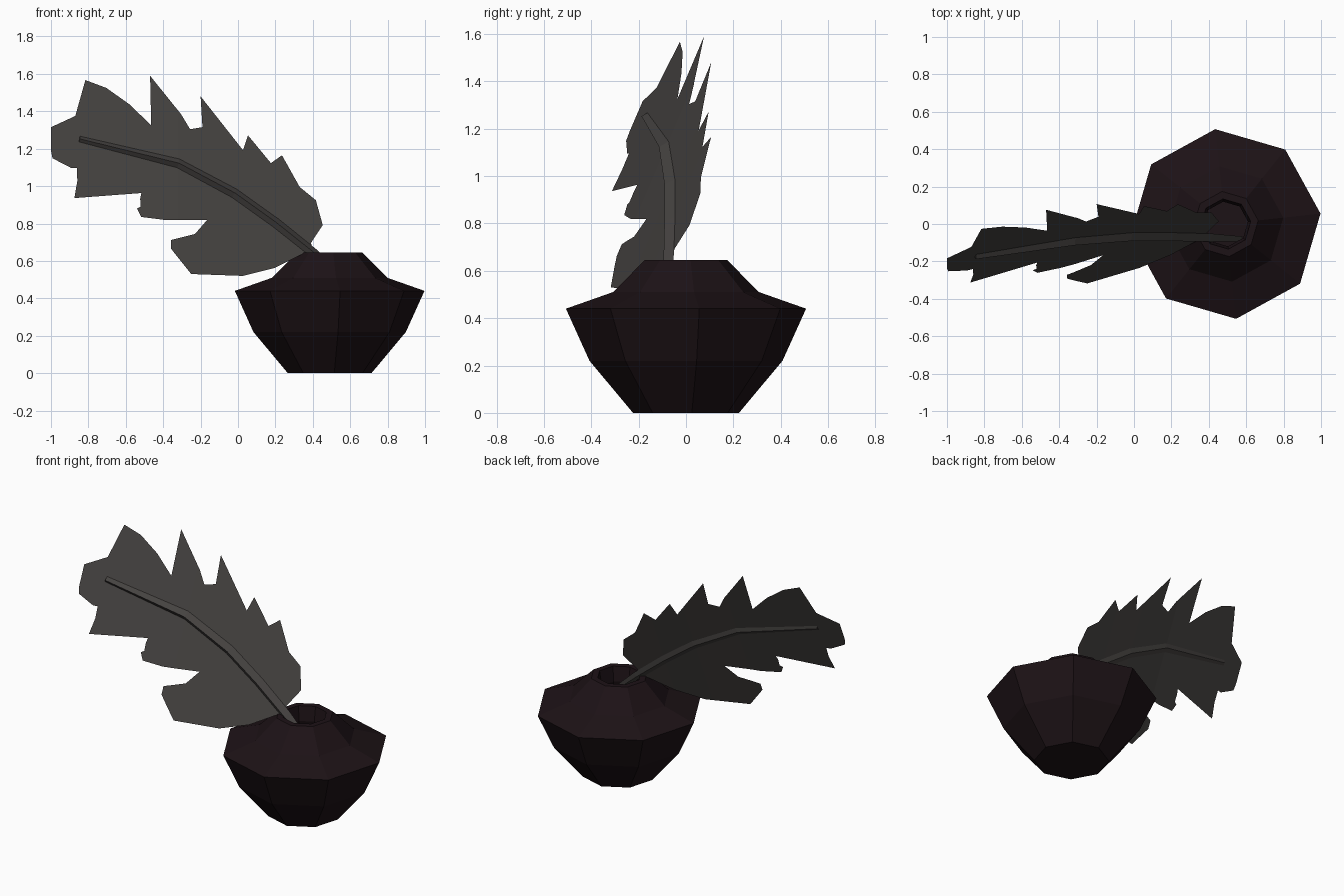
import bpy, bmesh
from math import cos, sin, pi, radians
from mathutils import Vector

if "Cube" in bpy.data.objects:
    bpy.data.objects.remove(bpy.data.objects["Cube"])


def material(name, rgb):
    m = bpy.data.materials.new(name)
    m.diffuse_color = (*rgb, 1)
    m.use_nodes = True
    m.node_tree.nodes["Principled BSDF"].inputs["Base Color"].default_value = m.diffuse_color
    return m


def finish(bm, name, mat, closed=True):
    if closed:
        bmesh.ops.recalc_face_normals(bm, faces=bm.faces)
    me = bpy.data.meshes.new(name)
    bm.to_mesh(me)
    bm.free()
    me.materials.append(mat)
    ob = bpy.data.objects.new(name, me)
    bpy.context.collection.objects.link(ob)
    return ob


def loft(bm, rings):
    """Bridge equal-sized rings of points and cap both ends."""
    vs = [[bm.verts.new(p) for p in r] for r in rings]
    n = len(vs[0])
    for a, b in zip(vs, vs[1:]):
        for i in range(n):
            bm.faces.new((a[i], a[(i + 1) % n], b[(i + 1) % n], b[i]))
    bm.faces.new(vs[0][::-1])
    bm.faces.new(vs[-1])


pot_mat = material("dark_pot", (0.012, 0.006, 0.008))
feather_mat = material("charcoal_feather", (0.06, 0.055, 0.052))

# Eight-sided ink pot: outer wall, rim, then inner well
profile = [(.225, 0), (.41, .22), (.51, .44), (.31, .51), (.175, .645),
           (.135, .645), (.12, .55), (.15, .45)]
bm = bmesh.new()
loft(bm, [[(.49 + r * cos(radians(6.3) + i * pi / 4),
            r * sin(radians(6.3) + i * pi / 4), z) for i in range(8)]
          for r, z in profile])
finish(bm, "ink_pot", pot_mat)

# Centre line of the feather, from tip to the end inside the pot
stem = [Vector(p) for p in [(-.848, -.17, 1.252), (-.32, -.085, 1.122),
                            (-.02, -.06, .962), (.2, -.06, .805),
                            (.405, -.065, .642), (.57, -.075, .5)]]
LEAN = .43  # how far the blade tilts back as it rises


def stem_at(x):
    i = 0
    while i < len(stem) - 2 and x > stem[i + 1].x:
        i += 1
    a, b = stem[i], stem[i + 1]
    return a.lerp(b, 1) if x == b.x else a + (b - a) * ((x - a.x) / (b.x - a.x))


# Feather blade: ragged outline seen from the front (x, z)
outline = [
    (-1, 1.19), (-1, 1.315), (-.87, 1.375), (-.763, 1.33), (-.827, 1.51),
    (-.816, 1.567), (-.704, 1.525), (-.58, 1.437), (-.464, 1.325), (-.47, 1.59),
    (-.304, 1.384), (-.293, 1.325), (-.256, 1.304), (-.19, 1.315), (-.2, 1.48),
    (-.1, 1.352), (.027, 1.192), (.053, 1.272), (.128, 1.18), (.176, 1.123),
    (.235, 1.165), (.33, .995), (.416, .925), (.453, .792), (.39, .696),
    (.4, .655), (.34, .635), (.197, .563), (.027, .52), (-.25, .53),
    (-.165, .6), (-.112, .659), (-.357, .664), (-.357, .712), (-.23, .744),
    (-.165, .819), (-.39, .819), (-.517, .835), (-.54, .88), (-.448, .925),
    (-.523, .931), (-.517, .963), (-.875, .936), (-.859, 1.027), (-.784, 1.096),
    (-.89, 1.096), (-.992, 1.149)]
bm = bmesh.new()
bm.faces.new([bm.verts.new((x, 0, z)) for x, z in outline])
bmesh.ops.triangulate(bm, faces=bm.faces[:])
for p in stem[1:-1]:
    bmesh.ops.bisect_plane(bm, geom=bm.verts[:] + bm.edges[:] + bm.faces[:],
                           plane_co=(p.x, 0, 0), plane_no=(1, 0, 0))
for v in bm.verts:
    c = stem_at(v.co.x)
    v.co.y = c.y + LEAN * (v.co.z - c.z)
bmesh.ops.recalc_face_normals(bm, faces=bm.faces)
if sum(f.normal.y * f.calc_area() for f in bm.faces) > 0:
    bmesh.ops.reverse_faces(bm, faces=bm.faces)
finish(bm, "feather_blade", feather_mat, closed=False)

# Quill: ridged four-sided shaft tapering along the centre line
bm = bmesh.new()
rings = []
for i, p in enumerate(stem):
    t = (stem[min(i + 1, 5)] - stem[max(i - 1, 0)]).normalized()
    up = Vector((0, LEAN, 1)).normalized()
    up = (up - t * up.dot(t)).normalized()
    front = t.cross(up)
    if front.y > 0:
        front = -front
    w = (.017, .027, .029, .029, .028, .018)[i]
    rings.append([p + up * w, p + front * w - up * w * .4, p - up * w,
                  p - front * w * .4])
loft(bm, rings)
finish(bm, "quill_shaft", feather_mat)
